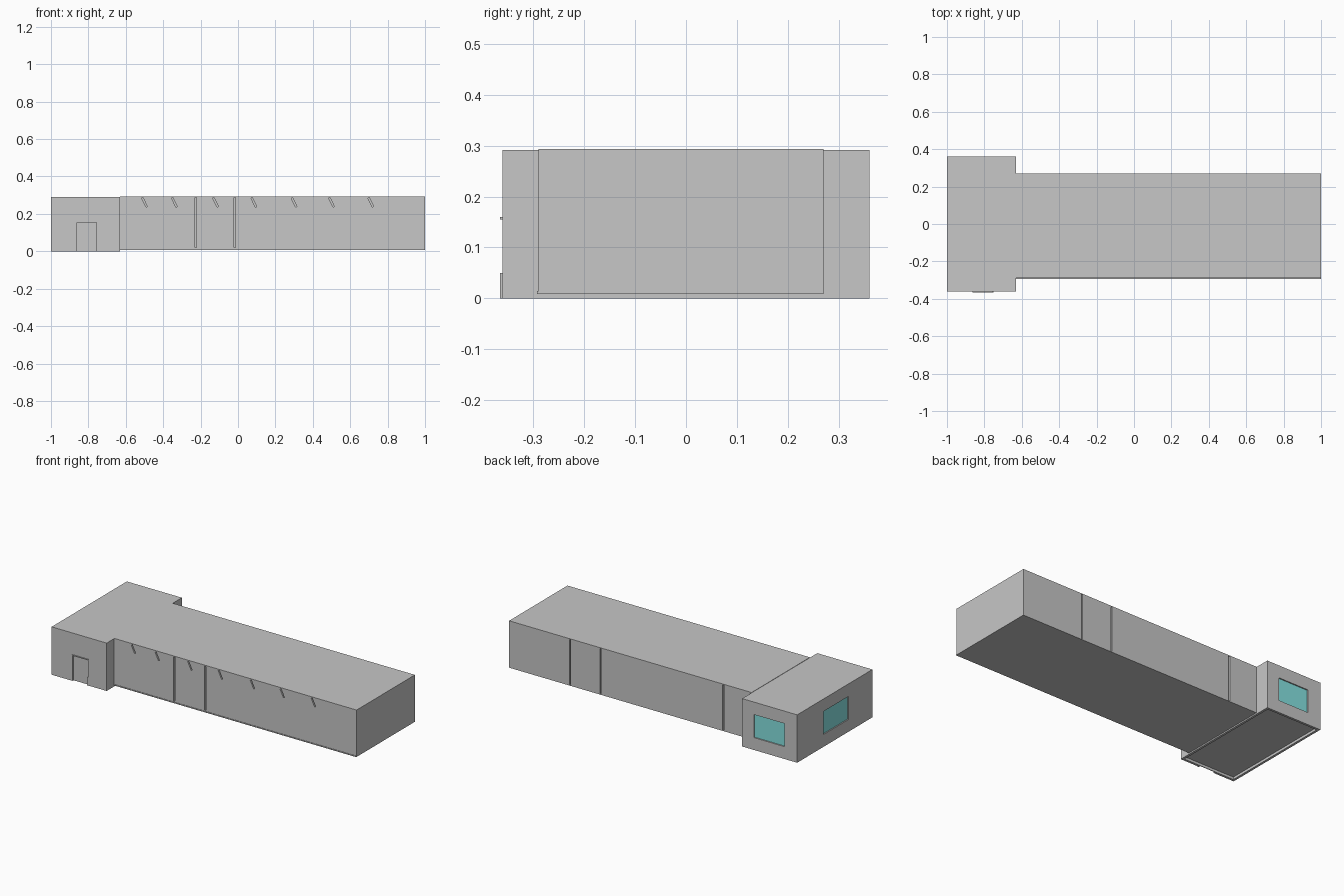
import bpy
import bmesh
from mathutils import Matrix, Vector

default = bpy.data.objects.get("Cube")
if default:
    bpy.data.objects.remove(default, do_unlink=True)


def material(name, colour):
    mat = bpy.data.materials.new(name)
    mat.use_nodes = True
    mat.diffuse_color = colour
    mat.node_tree.nodes["Principled BSDF"].inputs["Base Color"].default_value = colour
    return mat


GREY = material("wall grey", (0.57, 0.57, 0.57, 1))
TEAL = material("glass teal", (0.24, 0.76, 0.75, 1))


def add_box(bm, low, high, tilt=0):
    # Box between two corners, optionally tilted about the y axis
    low, high = Vector(low), Vector(high)
    matrix = (Matrix.Translation((low + high) / 2) @ Matrix.Rotation(tilt, 4, "Y")
              @ Matrix.Diagonal((*(high - low), 1)))
    bmesh.ops.create_cube(bm, size=1, matrix=matrix)


def make_object(name, boxes, mat):
    bm = bmesh.new()
    for box in boxes:
        add_box(bm, *box)
    mesh = bpy.data.meshes.new(name)
    bm.to_mesh(mesh)
    bm.free()
    mesh.materials.append(mat)
    obj = bpy.data.objects.new(name, mesh)
    bpy.context.collection.objects.link(obj)
    return obj


def carve(obj, boxes):
    # Cut recesses into a part, then discard the cutter
    cutter = make_object("cutter", boxes, GREY)
    cutter.hide_render = True
    mod = obj.modifiers.new("recesses", "BOOLEAN")
    mod.operation = "DIFFERENCE"
    mod.solver = "EXACT"
    mod.use_self = True
    mod.object = cutter
    bpy.context.view_layer.objects.active = obj
    bpy.ops.object.modifier_apply(modifier=mod.name)
    bpy.data.objects.remove(cutter, do_unlink=True)


# Long hall
FRONT, BACK, JOIN = -0.29, 0.27, -0.63
DEPTH, SLIT = 0.012, 0.008
hall = make_object("long_hall", [((JOIN, FRONT, 0.008), (1, BACK, 0.293))], GREY)

# Upright wall joints on front and back
cuts = [((x, FRONT - 0.02, 0.02), (x + SLIT, FRONT + DEPTH, 0.288)) for x in (-0.229, -0.021)]
cuts += [((x, BACK - DEPTH, 0.012), (x + SLIT, BACK + 0.02, 0.288)) for x in (-0.444, 0.381, 0.586)]
# Slanted slots under the front eave
for x in (-0.50, -0.34, -0.12, 0.085, 0.30, 0.50, 0.71):
    cuts.append(((x - 0.004, FRONT - 0.02, 0.235), (x + 0.004, FRONT + DEPTH, 0.288), -0.45))
carve(hall, cuts)

# Sill along the foot of the front wall
make_object("front_sill", [((JOIN, FRONT - 0.003, 0.008), (1, FRONT, 0.014))], GREY)

# Wider entrance block
LEFT, SIDE = -1.0, 0.361
entrance = make_object("entrance_block", [((LEFT, -SIDE, 0), (JOIN, SIDE, 0.291))], GREY)
WIN_LOW, WIN_HIGH = 0.075, 0.215
PANE = 0.01
carve(entrance, [
    # underside hollow
    ((LEFT + 0.014, -SIDE + 0.014, -0.1), (JOIN - 0.014, SIDE - 0.014, 0.015)),
    # doorway
    ((-0.86, -SIDE - 0.02, -0.1), (-0.757, -SIDE + PANE, 0.155)),
    # back and end window openings
    ((-0.914, SIDE - PANE, WIN_LOW), (-0.71, SIDE + 0.02, WIN_HIGH)),
    ((LEFT - 0.02, -0.13, WIN_LOW), (LEFT + PANE, 0.11, WIN_HIGH)),
])

# Door trim
make_object("door_lintel", [((-0.864, -SIDE - 0.004, 0.155), (-0.753, -SIDE, 0.16))], GREY)
make_object("door_post", [((-0.757, -SIDE - 0.004, 0), (-0.751, -SIDE, 0.05))], GREY)

# Window panes
make_object("back_window", [((-0.914, SIDE - PANE, WIN_LOW),
                             (-0.71, SIDE - PANE + 0.003, WIN_HIGH))], TEAL)
make_object("end_window", [((LEFT + PANE - 0.003, -0.13, WIN_LOW),
                            (LEFT + PANE, 0.11, WIN_HIGH))], TEAL)
